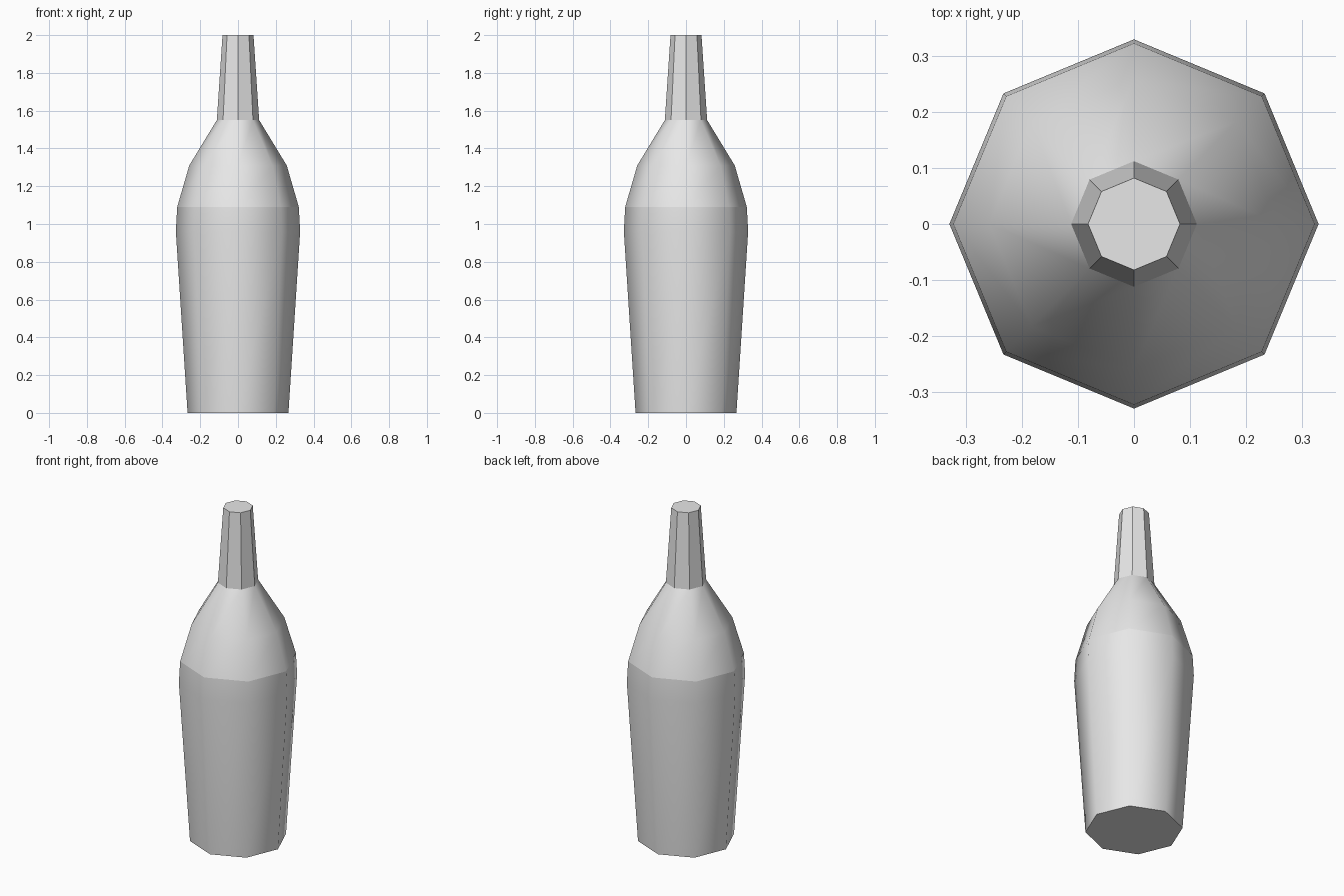
import bpy
import bmesh
from math import cos, sin, tau

cube = bpy.data.objects.get("Cube")
if cube:
    bpy.data.objects.remove(cube, do_unlink=True)

SIDES = 8


def make_material(name, colour):
    mat = bpy.data.materials.new(name)
    mat.use_nodes = True
    mat.diffuse_color = colour
    mat.node_tree.nodes["Principled BSDF"].inputs["Base Color"].default_value = colour
    return mat


def lathe(name, profile, mat, smooth, cap=None):
    """Turn (radius, height) pairs into an eight-sided shell, optionally capped."""
    bm = bmesh.new()
    rings = [[bm.verts.new((r * cos(tau * i / SIDES), r * sin(tau * i / SIDES), z))
              for i in range(SIDES)] for r, z in profile]
    for low, high in zip(rings, rings[1:]):
        for i in range(SIDES):
            j = (i + 1) % SIDES
            face = bm.faces.new((low[i], low[j], high[j], high[i]))
            face.smooth = smooth
    if cap:
        face = bm.faces.new(rings[-1] if cap == "top" else rings[0][::-1])
        for edge in face.edges:
            edge.smooth = False
    mesh = bpy.data.meshes.new(name)
    bm.to_mesh(mesh)
    bm.free()
    mesh.materials.append(mat)
    obj = bpy.data.objects.new(name, mesh)
    bpy.context.collection.objects.link(obj)
    return obj


grey = make_material("light_grey", (0.8, 0.8, 0.8, 1))

# Smooth body with a flat base, widest just under the shoulder
lathe("bottle_body", [(0.267, 0), (0.329, 0.96), (0.322, 1.09)], grey, True, "bottom")
# Smooth shoulder with a crease where it meets the body
lathe("bottle_shoulder", [(0.322, 1.09), (0.258, 1.31), (0.112, 1.55)], grey, True)
# Faceted neck with a flat closed top
lathe("bottle_neck", [(0.112, 1.55), (0.082, 2.0)], grey, False, "top")
